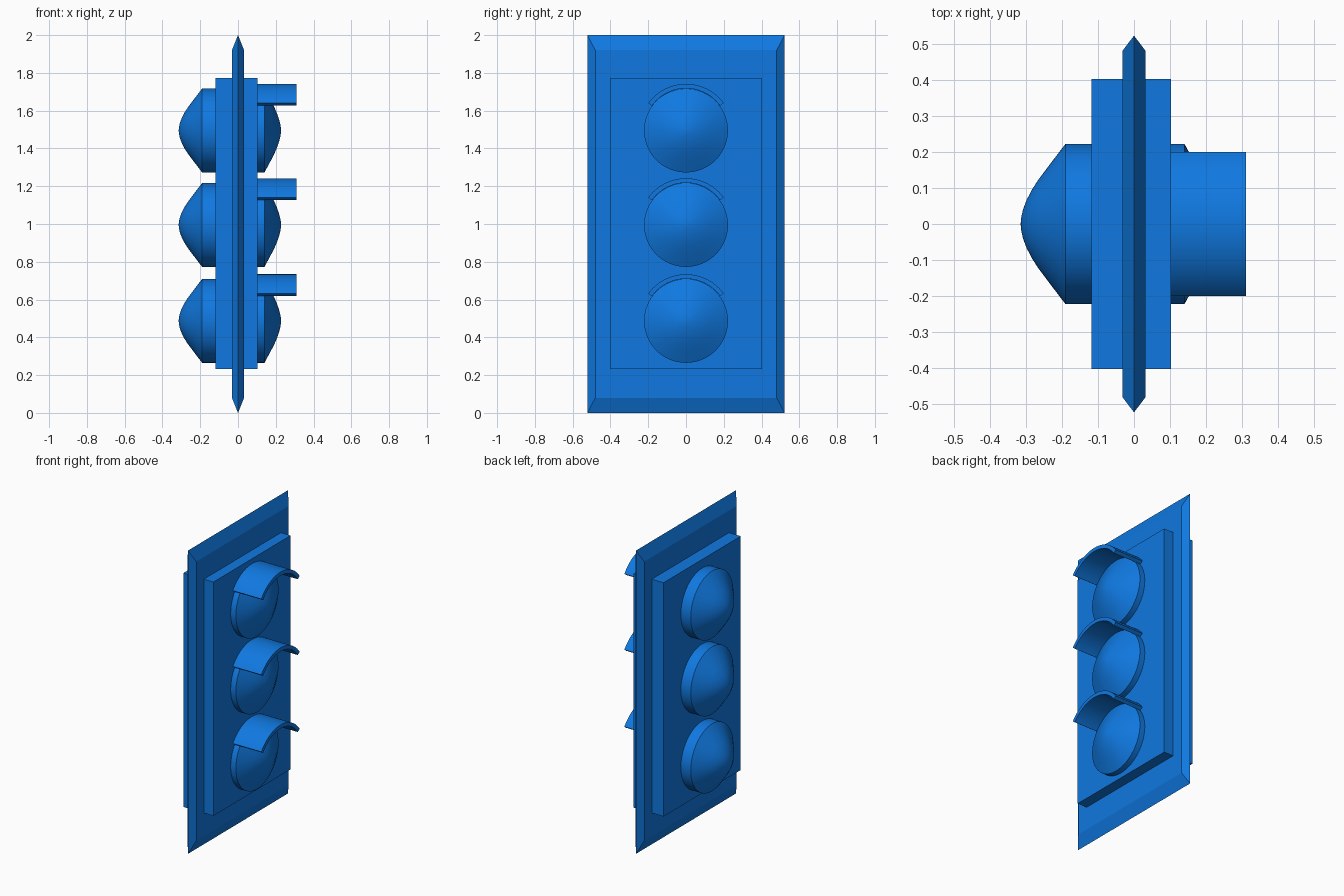
import bpy, bmesh
from math import sin, cos, pi, radians

if "Cube" in bpy.data.objects:
    bpy.data.objects.remove(bpy.data.objects["Cube"])

blue = bpy.data.materials.new("signal_blue")
blue.diffuse_color = (0.005, 0.19, 0.75, 1)
blue.use_nodes = True
blue.node_tree.nodes["Principled BSDF"].inputs["Base Color"].default_value = blue.diffuse_color


def finish(name, bm, smooth=False):
    bmesh.ops.recalc_face_normals(bm, faces=bm.faces[:])
    me = bpy.data.meshes.new(name)
    bm.to_mesh(me)
    bm.free()
    ob = bpy.data.objects.new(name, me)
    bpy.context.collection.objects.link(ob)
    me.materials.append(blue)
    if smooth:
        bpy.ops.object.select_all(action='DESELECT')
        ob.select_set(True)
        bpy.context.view_layer.objects.active = ob
        bpy.ops.object.shade_smooth_by_angle(angle=radians(30))
    return ob


def loft(name, rings, smooth=False):
    """Skin a list of closed vertex rings and cap both ends."""
    bm = bmesh.new()
    loops = [[bm.verts.new(p) for p in ring] for ring in rings]
    for a, b in zip(loops, loops[1:]):
        n = len(a)
        for i in range(n):
            j = (i + 1) % n
            bm.faces.new((a[i], a[j], b[j], b[i]))
    bm.faces.new(loops[0])
    bm.faces.new(loops[-1])
    return finish(name, bm, smooth)


def rect(x, hy, z0, z1):
    return [(x, -hy, z0), (x, hy, z0), (x, hy, z1), (x, -hy, z1)]


def lamp(name, profile, zc, n=64):
    """Revolve (x, radius) points round the x axis at height zc."""
    loft(name, [[(x, r * cos(2 * pi * i / n), zc + r * sin(2 * pi * i / n))
                 for i in range(n)] for x, r in profile], True)


def visor(name, zc, r_in=0.223, r_out=0.247, n=24):
    """Curved hood: thick arc extruded along x."""
    bm = bmesh.new()
    a0, a1 = radians(36), radians(144)
    ang = [a0 + (a1 - a0) * i / n for i in range(n + 1)]
    sections = [[bm.verts.new((x, r * cos(a), zc + r * sin(a)))
                 for r, x in ((r_in, 0.09), (r_out, 0.09), (r_out, 0.31), (r_in, 0.31))]
                for a in ang]
    for s, t in zip(sections, sections[1:]):
        for i in range(4):
            j = (i + 1) % 4
            bm.faces.new((s[i], s[j], t[j], t[i]))
    bm.faces.new(sections[0])
    bm.faces.new(sections[-1])
    finish(name, bm, True)


# Backing board with chamfered rim
loft("backplate", [rect(-0.032, 0.48, 0.08, 1.92), rect(0, 0.522, 0, 2),
                   rect(0.032, 0.48, 0.08, 1.92)])

# Housing box through the board
loft("housing", [rect(-0.118, 0.402, 0.232, 1.774), rect(0.102, 0.402, 0.232, 1.774)])

# Lens profiles: short drum, cone, rounded tip
front_lens = [(0.09, 0.222), (0.14, 0.222), (0.172, 0.163), (0.193, 0.122), (0.206, 0.092),
              (0.216, 0.064), (0.223, 0.038), (0.227, 0.016), (0.228, 0.002)]
rear_lens = [(-0.10, 0.222), (-0.19, 0.222), (-0.235, 0.163), (-0.265, 0.123), (-0.283, 0.095),
             (-0.298, 0.066), (-0.308, 0.039), (-0.313, 0.016), (-0.314, 0.002)]

# Three lamps, each with front lens, rear lens and hood
for label, z in (("top", 1.495), ("middle", 0.995), ("bottom", 0.487)):
    lamp(label + "_front_lens", front_lens, z)
    lamp(label + "_rear_lens", rear_lens, z)
    visor(label + "_visor", z)
